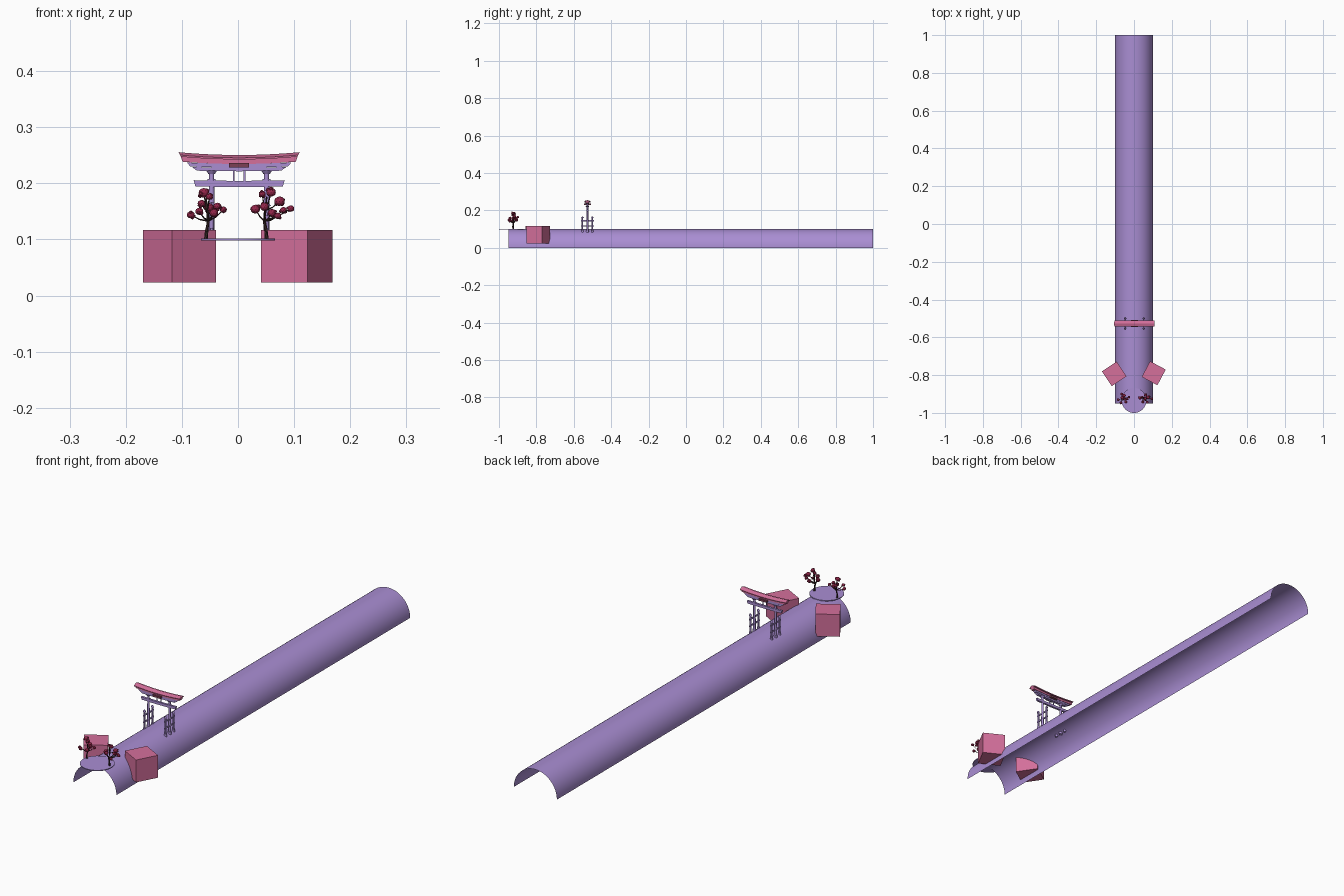
import bpy, bmesh, math, random
from mathutils import Vector, Matrix

if "Cube" in bpy.data.objects:
    bpy.data.objects.remove(bpy.data.objects["Cube"])

random.seed(4)


def material(name, rgb):
    m = bpy.data.materials.new(name)
    m.diffuse_color = (*rgb, 1)
    m.use_nodes = True
    m.node_tree.nodes["Principled BSDF"].inputs["Base Color"].default_value = m.diffuse_color
    return m


PURPLE = material("purple", (0.40, 0.27, 0.65))
PINK = material("pink", (0.66, 0.16, 0.33))
DARK = material("dark_pink", (0.20, 0.05, 0.09))
LEAF = material("crimson", (0.30, 0.02, 0.07))
BARK = material("bark", (0.04, 0.02, 0.02))


def finish(name, bm, mat, smooth=False):
    bmesh.ops.recalc_face_normals(bm, faces=bm.faces[:])
    me = bpy.data.meshes.new(name)
    bm.to_mesh(me)
    bm.free()
    me.materials.append(mat)
    for p in me.polygons:
        p.use_smooth = smooth
    ob = bpy.data.objects.new(name, me)
    bpy.context.collection.objects.link(ob)
    return ob


def box(name, centre, size, mat, angle=0):
    bm = bmesh.new()
    bmesh.ops.create_cube(bm, size=1, matrix=Matrix.Translation(centre)
                          @ Matrix.Rotation(math.radians(angle), 4, 'Z')
                          @ Matrix.Diagonal((*size, 1)))
    return finish(name, bm, mat)


def post(name, x, y, z0, z1, r0, r1, mat, sides=16):
    bm = bmesh.new()
    bmesh.ops.create_cone(bm, cap_ends=True, segments=sides, radius1=r0, radius2=r1,
                          depth=z1 - z0, matrix=Matrix.Translation((x, y, (z0 + z1) / 2)))
    ob = finish(name, bm, mat, True)
    bpy.context.view_layer.objects.active = ob
    ob.select_set(True)
    bpy.ops.object.shade_smooth_by_angle()
    ob.select_set(False)
    return ob


def beam(name, profile, half_low, half_high, lift, mat, steps=16):
    """Sweep a (y, z) profile along x, curving up and flaring at the ends."""
    bm = bmesh.new()
    lo = min(z for _, z in profile)
    hi = max(z for _, z in profile)
    rings = []
    for i in range(steps + 1):
        t = 2 * i / steps - 1
        rings.append([bm.verts.new((GX + t * (half_low + (half_high - half_low) * (z - lo) / (hi - lo)),
                                    GY + y, z + lift * t * t)) for y, z in profile])
    n = len(profile)
    for a, b in zip(rings, rings[1:]):
        for j in range(n):
            bm.faces.new((a[j], a[(j + 1) % n], b[(j + 1) % n], b[j]))
    bm.faces.new(rings[0])
    bm.faces.new(rings[-1])
    return finish(name, bm, mat)


def rect(w, z0, z1):
    return [(-w, z0), (w, z0), (w, z1), (-w, z1)]


def limb(name, points, r0, r1):
    """Tapered six-sided branch through the points."""
    bm = bmesh.new()
    rings = []
    for i, p in enumerate(points):
        d = Vector(points[min(i + 1, len(points) - 1)]) - Vector(points[max(i - 1, 0)])
        q = d.to_track_quat('Z', 'Y')
        r = r0 + (r1 - r0) * i / (len(points) - 1)
        rings.append([bm.verts.new(Vector(p) + q @ Vector((r * math.cos(k * math.pi / 3),
                                                         r * math.sin(k * math.pi / 3), 0)))
                      for k in range(6)])
    for a, b in zip(rings, rings[1:]):
        for j in range(6):
            bm.faces.new((a[j], a[(j + 1) % 6], b[(j + 1) % 6], b[j]))
    bm.faces.new(rings[0])
    bm.faces.new(rings[-1])
    return finish(name, bm, BARK)


# Half-pipe arch, an open thin sheet
bm = bmesh.new()
ends = [[bm.verts.new((0.1 * math.cos(math.pi * i / 32), y, 0.1 * math.sin(math.pi * i / 32)))
         for i in range(33)] for y in (-0.95, 1.0)]
for i in range(32):
    bm.faces.new((ends[0][i], ends[1][i], ends[1][i + 1], ends[0][i + 1]))
finish("half_pipe", bm, PURPLE, True)

# Round platform and the two turned blocks
post("round_platform", 0, -0.934, 0.0985, 0.1018, 0.066, 0.066, PURPLE, 48)
box("right_block", (0.1045, -0.79, 0.07), (0.094, 0.094, 0.094), PINK, -28)
box("left_block", (-0.1045, -0.793, 0.07), (0.094, 0.094, 0.094), PINK, 33.7)

# Gate: roof, lintels and tie beam
GX, GY = 0.002, -0.527
beam("gate_roof", [(-0.016, 0.2425), (0.016, 0.2425), (0.016, 0.2455), (0, 0.2505), (-0.016, 0.2455)],
     0.104, 0.108, 0.005, PINK)
beam("gate_upper_lintel", rect(0.009, 0.2345, 0.2435), 0.101, 0.104, 0.004, PINK)
beam("gate_lower_lintel", rect(0.007, 0.228, 0.235), 0.087, 0.093, 0.002, PURPLE)
beam("gate_lintel_step", rect(0.006, 0.2215, 0.228), 0.075, 0.084, 0.001, PURPLE)
beam("gate_tie_beam", rect(0.0045, 0.1935, 0.2045), 0.078, 0.081, 0.001, PURPLE)
box("gate_plaque", (GX, GY, 0.232), (0.036, 0.036, 0.008), DARK)
for s in (-1, 1):
    box("gate_strut", (GX + s * 0.0095, GY, 0.212), (0.003, 0.004, 0.02), PURPLE)

# Gate: main pillars, with capped support posts and cross ties
for s in (-1, 1):
    x = GX + s * 0.049
    post("gate_pillar", x, GY, 0.08, 0.222, 0.0055, 0.0045, PURPLE)
    post("pillar_collar", x, GY, 0.217, 0.2225, 0.006, 0.0095, PURPLE)
    post("pillar_foot", x, GY, 0.08, 0.094, 0.0075, 0.007, PURPLE)
    box("tie_wedge", (x, GY, 0.206), (0.014, 0.007, 0.003), PURPLE)
    for f in (-1, 1):
        y = GY + f * 0.0265
        post("support_post", x, y, 0.08, 0.16, 0.004, 0.004, PURPLE, 12)
        post("support_cap", x, y, 0.16, 0.167, 0.0075, 0.003, PURPLE, 4)
        post("support_foot", x, y, 0.08, 0.092, 0.006, 0.0055, PURPLE, 12)
    for z in (0.117, 0.145):
        box("support_tie", (x, GY, z), (0.004, 0.068, 0.006), PURPLE)

# Trees: bent trunk, branches and faceted leaf clumps (dx, dy, z, radius)
TREES = {
    "left": (-0.057, -0.922, 1, [
        (-0.004, 0.002, 0.183, 0.012), (0.006, -0.006, 0.176, 0.008), (-0.027, -0.008, 0.144, 0.009),
        (0.005, 0.014, 0.157, 0.011), (0.020, -0.004, 0.159, 0.009), (0.031, 0.006, 0.153, 0.008),
        (0.014, -0.020, 0.147, 0.010), (-0.012, -0.024, 0.150, 0.009), (-0.008, 0.022, 0.164, 0.009)]),
    "right": (0.051, -0.924, -1, [
        (0.008, -0.002, 0.184, 0.011), (-0.008, 0.008, 0.181, 0.008), (-0.020, 0.003, 0.154, 0.011),
        (-0.004, -0.018, 0.158, 0.010), (0.023, 0.006, 0.168, 0.012), (0.043, -0.002, 0.155, 0.008),
        (0.010, 0.018, 0.147, 0.010), (0.020, -0.020, 0.142, 0.008), (0.030, 0.010, 0.152, 0.008)]),
}
for side, (x, y, s, clumps) in TREES.items():
    trunk = [Vector(p) for p in ((x, y, 0.1), (x + s * 0.001, y - 0.002, 0.114), (x + s * 0.004, y, 0.133),
                                 (x + s * 0.002, y + 0.003, 0.152), (x, y, 0.176))]
    limb(side + "_tree_trunk", trunk, 0.0042, 0.0015)
    bm = bmesh.new()
    for i, (dx, dy, z, r) in enumerate(clumps):
        tip = Vector((x + dx, y + dy, z))
        start = trunk[2] if z < 0.16 else trunk[3]
        limb(side + "_tree_branch", [start, start.lerp(tip, 0.5) - Vector((0, 0, 0.003)), tip], 0.0018, 0.0008)
        # each clump is a main ball with smaller balls around it
        for k in range(4):
            off = Vector([random.uniform(-1, 1) for _ in range(3)]).normalized() * r * 0.65 * (k > 0)
            bmesh.ops.create_icosphere(bm, subdivisions=2 if k == 0 else 1, radius=r * (0.8 if k == 0 else 0.42),
                                       matrix=Matrix.Translation(tip + off)
                                       @ Matrix.Diagonal((1, 1, 0.9, 1)))
    finish(side + "_tree_leaves", bm, LEAF)
